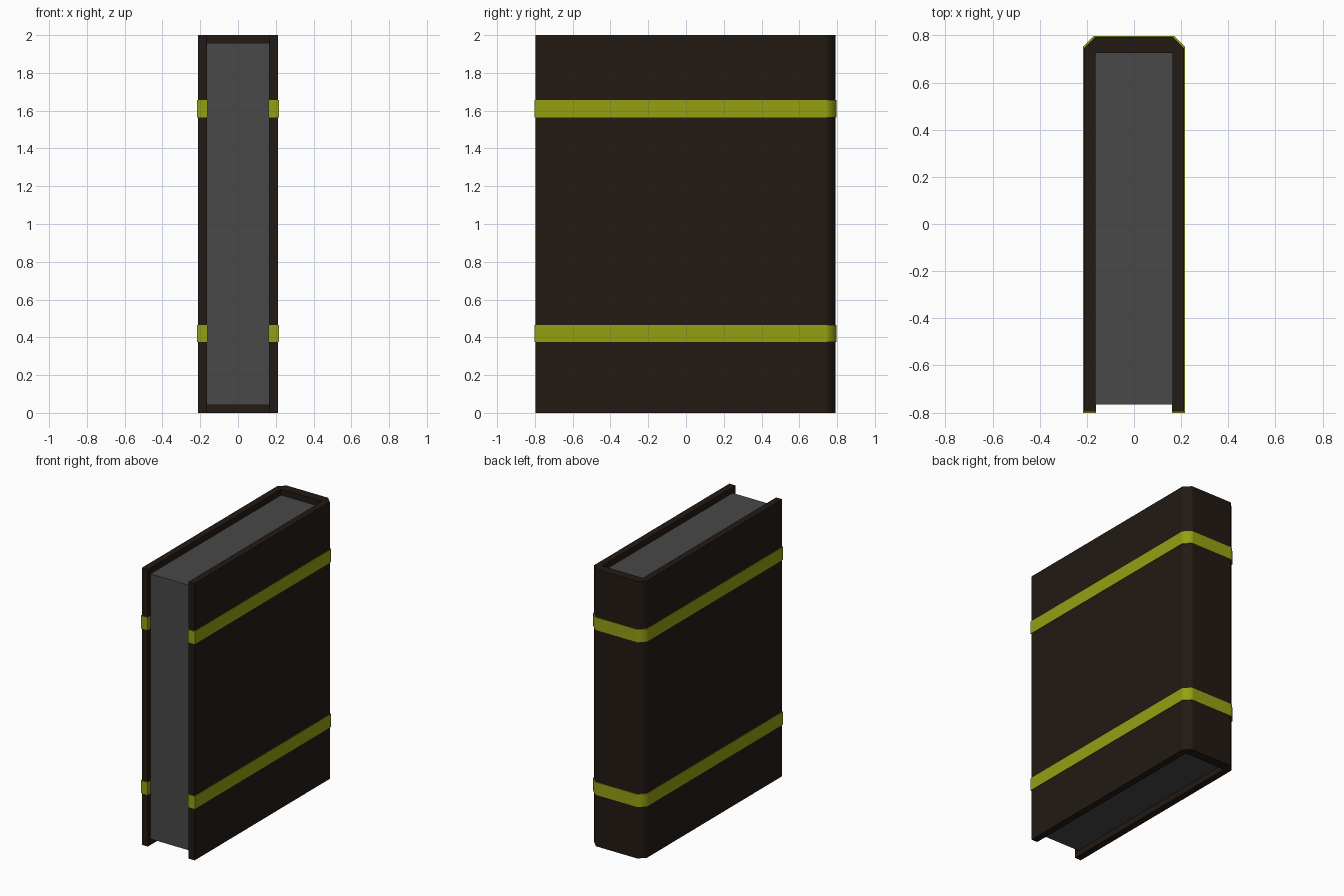
import bpy, bmesh
from mathutils import Vector

if "Cube" in bpy.data.objects:
    bpy.data.objects.remove(bpy.data.objects["Cube"])


def material(name, rgb):
    m = bpy.data.materials.new(name)
    m.diffuse_color = (*rgb, 1)
    m.use_nodes = True
    m.node_tree.nodes["Principled BSDF"].inputs["Base Color"].default_value = m.diffuse_color
    return m


def prism(name, profile, z0, z1, mat, smooth=False):
    """Extrude a closed xy profile from z0 up to z1."""
    bm = bmesh.new()
    face = bm.faces.new([bm.verts.new((x, y, z0)) for x, y in profile])
    ext = bmesh.ops.extrude_face_region(bm, geom=[face])
    top = [v for v in ext["geom"] if isinstance(v, bmesh.types.BMVert)]
    bmesh.ops.translate(bm, verts=top, vec=Vector((0, 0, z1 - z0)))
    bmesh.ops.recalc_face_normals(bm, faces=bm.faces)
    mesh = bpy.data.meshes.new(name)
    bm.to_mesh(mesh)
    bm.free()
    mesh.materials.append(mat)
    ob = bpy.data.objects.new(name, mesh)
    bpy.context.collection.objects.link(ob)
    if smooth:
        bpy.ops.object.select_all(action='DESELECT')
        ob.select_set(True)
        bpy.context.view_layer.objects.active = ob
        bpy.ops.object.shade_smooth_by_angle(angle=0.9)
    return ob


def jacket(grow=0.0):
    """U-shaped section with chamfered spine corners, open at the front."""
    w, front, back, c = 0.211 + grow, -0.796 - grow, 0.792 + grow, 0.046
    inner = 0.163 - grow * 0.3
    half = [(inner, 0.725), (inner, front), (w, front),
            (w, back - c - 0.01), (w, back - c),
            (w - c, back), (w - c - 0.01, back)]
    return half + [(-x, y) for x, y in reversed(half)]


leather = material("dark_leather", (0.016, 0.010, 0.007))
gold = material("olive_band", (0.30, 0.35, 0.006))
paper = material("grey_paper", (0.065, 0.065, 0.065))

# Cover with spine
prism("cover", jacket(), 0, 2, leather, True)

# Page block, recessed from the cover edges
prism("pages", [(-0.163, -0.765), (0.163, -0.765), (0.163, 0.726), (-0.163, 0.726)],
      0.043, 1.957, paper)

# Two raised bands wrapped round the cover
for name, z in (("lower_band", 0.42), ("upper_band", 1.61)):
    prism(name, jacket(0.005), z - 0.046, z + 0.046, gold, True)
